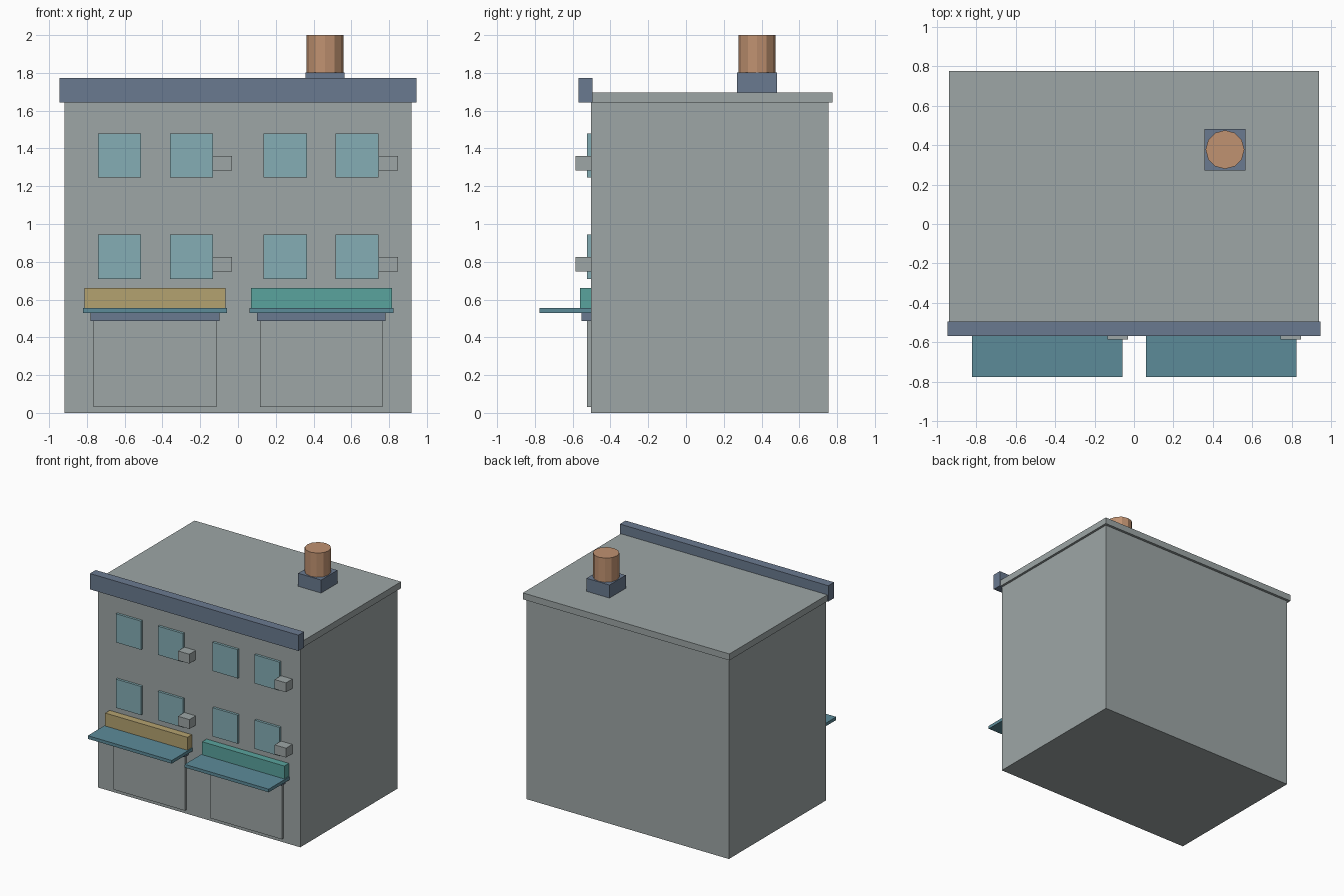
import bpy, bmesh
from mathutils import Matrix

if "Cube" in bpy.data.objects:
    bpy.data.objects.remove(bpy.data.objects["Cube"])


def material(name, rgb):
    lin = [((c / 255 + 0.055) / 1.055) ** 2.4 for c in rgb]
    m = bpy.data.materials.new(name)
    m.diffuse_color = (*lin, 1)
    m.use_nodes = True
    m.node_tree.nodes["Principled BSDF"].inputs["Base Color"].default_value = m.diffuse_color
    return m


GREY = material("concrete grey", (157, 166, 166))
SLATE = material("slate blue", (106, 122, 144))
GLASS = material("window blue", (133, 174, 181))
AWNING = material("awning blue", (92, 139, 153))
YELLOW = material("mustard", (180, 162, 112))
TEAL = material("teal", (90, 163, 157))
COPPER = material("copper", (192, 146, 113))


def finish(name, bm, mat):
    me = bpy.data.meshes.new(name)
    bm.to_mesh(me)
    bm.free()
    me.materials.append(mat)
    ob = bpy.data.objects.new(name, me)
    bpy.context.collection.objects.link(ob)
    return ob


def box(name, x, y, z, mat):
    """Box from (min, max) pairs on each axis."""
    bm = bmesh.new()
    bmesh.ops.create_cube(bm, size=1)
    for v in bm.verts:
        v.co = [r[1] if c > 0 else r[0] for c, r in zip(v.co, (x, y, z))]
    return finish(name, bm, mat)


WALL = -0.504    # front wall plane
FACE = -0.524    # front of the panels set on the wall

# Main block, roof slab and front parapet
box("building_body", (-0.918, 0.918), (WALL, 0.755), (0, 1.645), GREY)
box("roof_slab", (-0.937, 0.937), (-0.52, 0.776), (1.642, 1.695), GREY)
box("parapet", (-0.946, 0.946), (-0.568, -0.494), (1.642, 1.772), SLATE)

# Water tank on its plinth
box("tank_plinth", (0.357, 0.565), (0.271, 0.482), (1.69, 1.802), SLATE)
bm = bmesh.new()
bmesh.ops.create_cone(bm, cap_ends=True, segments=12, radius1=0.098, radius2=0.098,
                      depth=0.2, matrix=Matrix.Translation((0.461, 0.377, 1.9)))
finish("water_tank", bm, COPPER)

# Windows, with an air conditioner beside every second one
for floor, z in (("lower", 0.709), ("upper", 1.245)):
    for i, x in enumerate((-0.628, -0.247, 0.25, 0.63)):
        box(f"{floor}_window_{i + 1}", (x - 0.114, x + 0.114), (FACE, WALL + 0.01),
            (z, z + 0.235), GLASS)
        if i % 2:
            box(f"{floor}_air_conditioner_{i // 2 + 1}", (x + 0.113, x + 0.216),
                (-0.586, WALL + 0.01), (z + 0.039, z + 0.116), GREY)

# Two shop fronts: shutter, lintel, awning and sign board
for side, cx, sign in (("left", -0.439, YELLOW), ("right", 0.441, TEAL)):
    for part, half, front, z0, z1, mat in (
            ("shutter", 0.325, FACE, 0.032, 0.49, GREY),
            ("lintel", 0.341, -0.552, 0.486, 0.53, SLATE),
            ("awning", 0.381, -0.776, 0.529, 0.555, AWNING),
            ("sign_board", 0.373, -0.562, 0.554, 0.661, sign)):
        box(f"{side}_{part}", (cx - half, cx + half), (front, WALL + 0.01), (z0, z1), mat)
